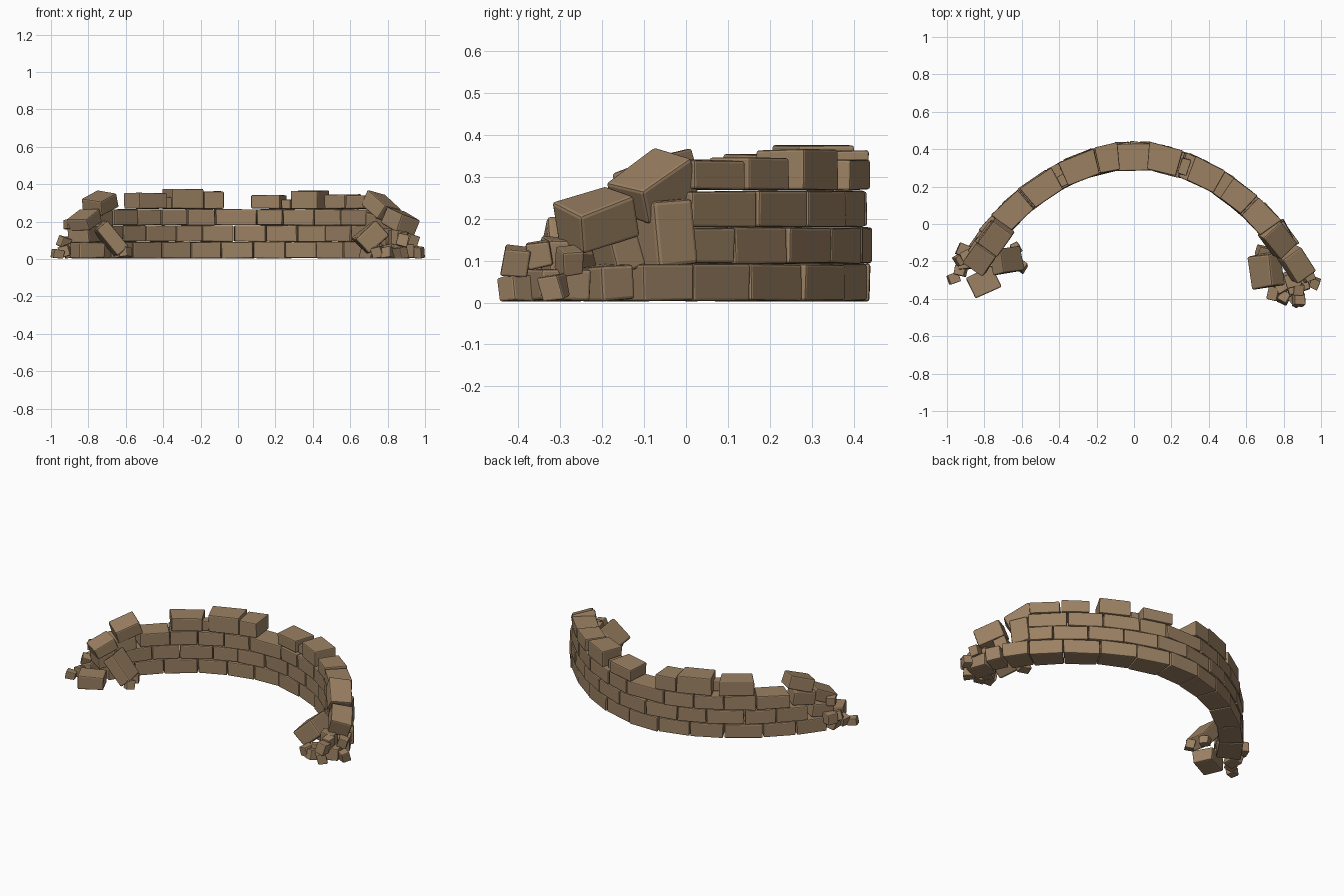
import bpy, bmesh, random
from math import radians, sin, cos, pi
from mathutils import Vector, Euler

random.seed(4)
if "Cube" in bpy.data.objects:
    bpy.data.objects.remove(bpy.data.objects["Cube"])

stone_mat = bpy.data.materials.new("brown stone")
stone_mat.use_nodes = True
COLOUR = (0.33, 0.22, 0.125, 1)
stone_mat.diffuse_color = COLOUR
stone_mat.node_tree.nodes["Principled BSDF"].inputs["Base Color"].default_value = COLOUR

INNER, OUTER, CENTRE_Y = 0.85, 0.997, -0.555


def finish(name, bm, bevel):
    """Turn a bmesh into an object with softly chipped edges."""
    mesh = bpy.data.meshes.new(name)
    bmesh.ops.recalc_face_normals(bm, faces=bm.faces)
    bm.to_mesh(mesh)
    bm.free()
    mesh.materials.append(stone_mat)
    ob = bpy.data.objects.new(name, mesh)
    bpy.context.collection.objects.link(ob)
    mod = ob.modifiers.new("worn edges", "BEVEL")
    mod.width = bevel
    mod.segments = 2
    mod.limit_method = 'ANGLE'


def wobble(amount):
    return Vector([random.uniform(-amount, amount) for _ in range(3)])


def wedge(bm, start, end, low, high):
    """One wall brick between two angles, measured from the middle of the arc."""
    shift = random.uniform(-0.004, 0.004)
    for v in bmesh.ops.create_cube(bm, size=1)["verts"]:
        angle = start + 0.15 if v.co.x < 0 else end - 0.15
        a = radians(angle)
        # The shoulders of the arc are slightly flattened
        dip = 0.032 * sin(pi * max(abs(angle) - 4, 0) / 64)
        r = shift + (OUTER - dip if v.co.y > 0 else INNER - dip / 2)
        z = low if v.co.z < 0 else high
        v.co = Vector((r * sin(a), CENTRE_Y + r * cos(a), z)) + wobble(0.002)


def course(name, joints, low, high):
    bm = bmesh.new()
    for start, end in zip(joints, joints[1:]):
        wedge(bm, start, end, low, high)
    finish(name, bm, 0.006)


def stone(name, loc, size, yaw=0, pitch=0, roll=0):
    """A loose block; yaw follows the wall, pitch drops its clockwise end."""
    bm = bmesh.new()
    turn = Euler([radians(a) for a in (roll, pitch, yaw)]).to_matrix()
    rough = min(size) * 0.06
    for v in bmesh.ops.create_cube(bm, size=1)["verts"]:
        local = Vector([c * s for c, s in zip(v.co, size)]) + wobble(rough)
        v.co = Vector(loc) + turn @ local
        v.co.z = max(v.co.z, 0.002)
    finish(name, bm, min(size) * 0.09)


# Three full courses
course("bottom_course", [-65, -54, -42.4, -29, -17.2, -6.1, 5.4, 17.4, 30, 42.5, 54, 63], 0.004, 0.091)
course("second_course", [-58, -47, -36, -23, -13, -1.4, 10, 22, 34, 46, 55], 0.093, 0.179)
course("third_course", [-52, -40, -29, -18.6, -8.2, 6.8, 16.5, 29, 41, 54.5], 0.181, 0.266)

# Broken top course
for i, (start, end, top) in enumerate([
        (-39.5, -27, 0.353), (-25, -12.5, 0.374), (-12.5, -5, 0.362),
        (4.5, 15.5, 0.342), (19.5, 30.5, 0.365), (33.5, 43.3, 0.345), (43.5, 54, 0.34)]):
    course(f"top_block_{i + 1}", [start, end], 0.269, top)
stone("left_gap_filler", (0.27, 0.305, 0.293), (0.05, 0.09, 0.05), -18)
stone("right_gap_filler", (-0.38, 0.235, 0.3), (0.06, 0.06, 0.06), 26)

# Collapsed left end
stone("left_tilted_block", (0.765, -0.08, 0.277), (0.17, 0.13, 0.09), -52, 28, -14)
stone("left_sliding_block", (0.87, -0.215, 0.2), (0.16, 0.125, 0.095), -58, 16, -15)
stone("left_leaning_block", (0.765, -0.055, 0.165), (0.11, 0.14, 0.16), -58, 6)
stone("left_fallen_block", (0.71, -0.25, 0.115), (0.14, 0.18, 0.115), 8, -42)
stone("left_base_block", (0.87, -0.305, 0.042), (0.12, 0.12, 0.078), -72)
stone("left_lower_block", (0.85, -0.19, 0.045), (0.09, 0.12, 0.085), -60, 6)
stone("left_wedged_block", (0.82, -0.165, 0.115), (0.08, 0.11, 0.08), -60, 15)

# Collapsed right end
stone("right_tilted_block", (-0.738, -0.07, 0.3), (0.15, 0.13, 0.082), 53, -18, 6)
stone("right_sliding_block", (-0.82, -0.185, 0.207), (0.135, 0.13, 0.072), 55, -22)
stone("right_step_block", (-0.755, -0.075, 0.215), (0.13, 0.13, 0.085), 52, -6)
stone("right_support_block", (-0.82, -0.16, 0.13), (0.13, 0.13, 0.08), 58, -6)
stone("right_fallen_block", (-0.68, -0.195, 0.11), (0.18, 0.13, 0.085), 10, 50)
stone("right_base_block", (-0.805, -0.31, 0.045), (0.15, 0.12, 0.085), 24)

# Small rubble: position and rough size
rubble = {
    "left": [(0.88, -0.405, 0.1, 0.06), (0.87, -0.405, 0.03, 0.06), (0.8, -0.395, 0.03, 0.06),
             (0.75, -0.37, 0.035, 0.065), (0.85, -0.3, 0.11, 0.075), (0.88, -0.35, 0.115, 0.055),
             (0.93, -0.28, 0.1, 0.05), (0.965, -0.315, 0.035, 0.055), (0.8, -0.33, 0.04, 0.07),
             (0.69, -0.15, 0.035, 0.06)],
    "right": [(-0.965, -0.29, 0.025, 0.055), (-0.925, -0.25, 0.04, 0.06), (-0.93, -0.19, 0.09, 0.06),
              (-0.91, -0.14, 0.09, 0.07), (-0.9, -0.2, 0.04, 0.075), (-0.6, -0.225, 0.035, 0.055),
              (-0.63, -0.13, 0.03, 0.055), (-0.9, -0.17, 0.185, 0.055)],
}
for side, pieces in rubble.items():
    for i, (x, y, z, s) in enumerate(pieces):
        size = [s * random.uniform(0.85, 1.15) for _ in range(3)]
        stone(f"{side}_rubble_{i + 1}", (x, y, z), size,
              random.uniform(-40, 40), random.uniform(-18, 18), random.uniform(-18, 18))
